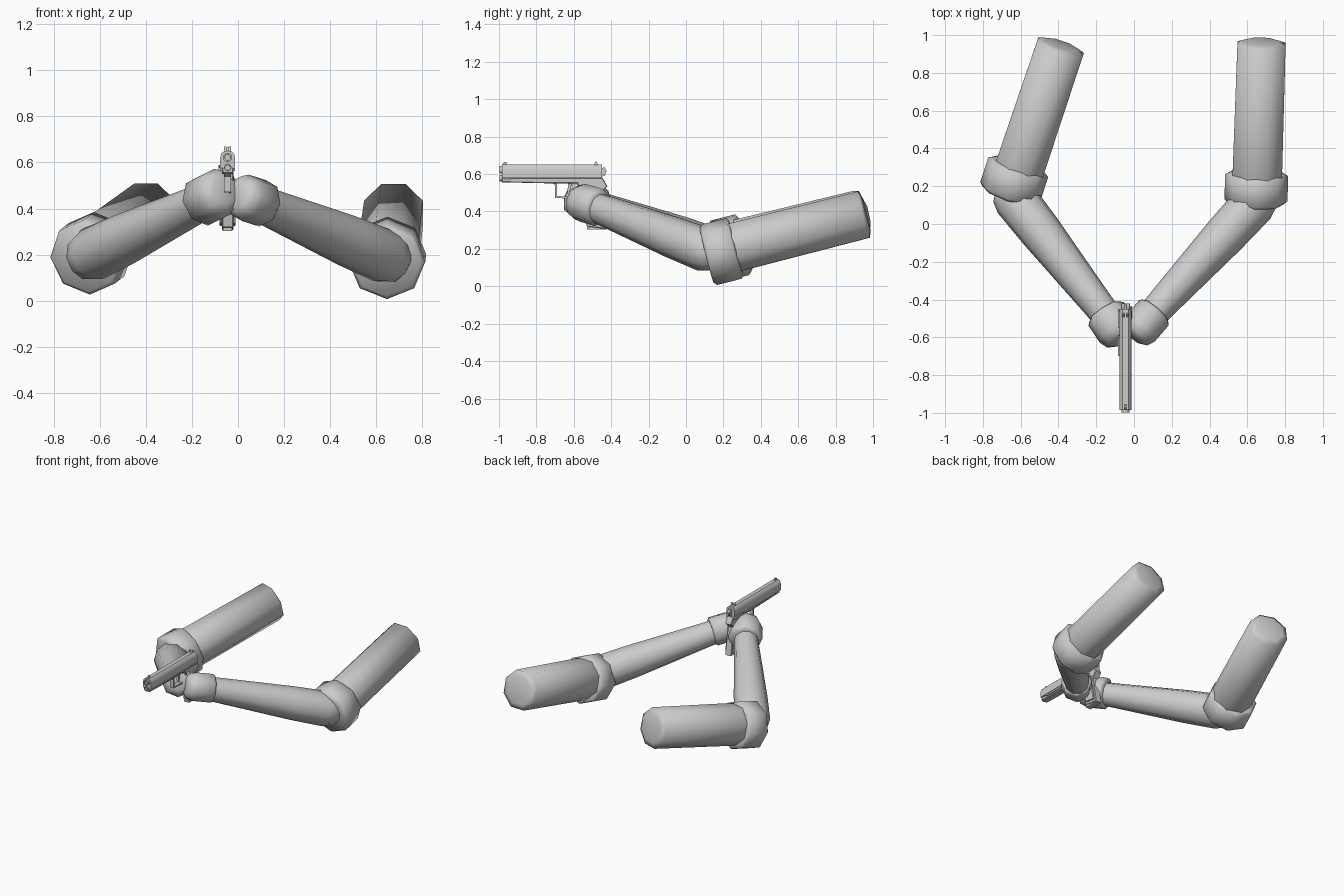
import bpy, bmesh, math
from mathutils import Vector

if "Cube" in bpy.data.objects:
    bpy.data.objects.remove(bpy.data.objects["Cube"])

grey = bpy.data.materials.new("light grey")
grey.diffuse_color = (0.6, 0.6, 0.6, 1)
grey.use_nodes = True
grey.node_tree.nodes["Principled BSDF"].inputs["Base Color"].default_value = grey.diffuse_color
GX = -0.045  # centre plane of the pistol


def finish(name, bm, angle=None):
    bmesh.ops.recalc_face_normals(bm, faces=bm.faces)
    me = bpy.data.meshes.new(name)
    bm.to_mesh(me)
    bm.free()
    me.materials.append(grey)
    ob = bpy.data.objects.new(name, me)
    bpy.context.collection.objects.link(ob)
    if angle is not None:
        bpy.ops.object.select_all(action='DESELECT')
        ob.select_set(True)
        bpy.context.view_layer.objects.active = ob
        bpy.ops.object.shade_smooth_by_angle(angle=math.radians(angle))
    return ob


def limb(name, a, b, profile, sides=8, roll=0.0, angle=80):
    """Revolve (distance fraction, radius) rings about the line a-b."""
    a, b = Vector(a), Vector(b)
    d = (b - a).normalized()
    side = d.cross(Vector((0, 0, 1))).normalized()
    up = side.cross(d)
    bm = bmesh.new()
    rings = []
    for t, r in profile:
        c = a.lerp(b, t)
        ring = []
        for i in range(sides):
            w = 2 * math.pi * (i + roll) / sides
            ring.append(bm.verts.new(c + r * (math.cos(w) * side + math.sin(w) * up)))
        rings.append(ring)
    for p, q in zip(rings, rings[1:]):
        for i in range(sides):
            j = (i + 1) % sides
            bm.faces.new((p[i], p[j], q[j], q[i]))
    bm.faces.new(rings[0])
    bm.faces.new(rings[-1])
    return finish(name, bm, angle)


def plate(name, outline, width, x=GX, bevel=0.0):
    """Side outline in (y, z), extruded across x."""
    bm = bmesh.new()
    f = bm.faces.new([bm.verts.new((x - width / 2, y, z)) for y, z in outline])
    r = bmesh.ops.extrude_face_region(bm, geom=[f])
    vs = [v for v in r["geom"] if isinstance(v, bmesh.types.BMVert)]
    bmesh.ops.translate(bm, verts=vs, vec=(width, 0, 0))
    if bevel:
        long_edges = [e for e in bm.edges if abs(e.verts[0].co.x - e.verts[1].co.x) < 1e-6]
        bmesh.ops.bevel(bm, geom=long_edges, offset=bevel, segments=1, affect='EDGES')
    return finish(name, bm)


def box(name, y0, y1, z0, z1, width, x=GX):
    return plate(name, [(y0, z0), (y1, z0), (y1, z1), (y0, z1)], width, x)


# Arms: shoulder end, elbow cuff, forearm and wrist cuff
arms = {
    "left": dict(top=(-0.39, 0.935, 0.385), elbow=(-0.64, 0.19, 0.20),
                 cuff=((-0.61, 0.31, 0.225), (-0.66, 0.155, 0.185)),
                 fore=((-0.655, 0.165, 0.19), (-0.11, -0.53, 0.45)),
                 wrist=((-0.155, -0.465, 0.43), (-0.065, -0.60, 0.475)), wr=0.112),
    "right": dict(top=(0.675, 0.95, 0.383), elbow=(0.65, 0.17, 0.185),
                  cuff=((0.65, 0.268, 0.205), (0.645, 0.11, 0.165)),
                  fore=((0.665, 0.14, 0.18), (0.04, -0.54, 0.445)),
                  wrist=((0.115, -0.46, 0.42), (0.005, -0.585, 0.455)), wr=0.103),
}
for s, p in arms.items():
    limb(s + "_upper_arm", p["elbow"], p["top"],
         [(0, 0.125), (0.08, 0.142), (1, 0.138), (1.018, 0.1)], roll=0.5)
    limb(s + "_elbow_cuff", *p["cuff"],
         [(0, 0.145), (0.06, 0.167), (0.9, 0.167), (1, 0.15)])
    limb(s + "_forearm", *p["fore"],
         [(-0.05, 0.07), (-0.02, 0.1), (0.05, 0.118), (0.3, 0.112), (0.85, 0.083), (1, 0.078)],
         sides=10)
    w = p["wr"]
    limb(s + "_wrist_cuff", *p["wrist"],
         [(0, w * 0.88), (0.08, w), (0.75, w), (1, w * 0.85), (1.1, w * 0.55)])

# Slide: rounded-top section run along y
bm = bmesh.new()
half = [(0.033, 0.578), (0.033, 0.618), (0.028, 0.638), (0.015, 0.65)]
section = half + [(-x, z) for x, z in reversed(half)]
f = bm.faces.new([bm.verts.new((GX + x, -0.985, z)) for x, z in section])
r = bmesh.ops.extrude_face_region(bm, geom=[f])
bmesh.ops.translate(bm, vec=(0, 0.535, 0),
                    verts=[v for v in r["geom"] if isinstance(v, bmesh.types.BMVert)])
finish("slide", bm, 35)

# Muzzle ring and recoil plug, each with a recessed bore
for name, z, ro in (("muzzle", 0.622, 0.02), ("recoil_plug", 0.578, 0.017)):
    limb(name, (GX, -0.9, z), (GX, -0.997, z),
         [(0, ro), (1, ro), (1, ro * 0.65), (0.6, ro * 0.6)], sides=12, angle=35)

# Frame with slanted grip and tail
plate("frame", [(-0.985, 0.578), (-0.985, 0.556), (-0.72, 0.55), (-0.58, 0.55), (-0.57, 0.51),
                (-0.53, 0.32), (-0.42, 0.305), (-0.455, 0.5), (-0.42, 0.535),
                (-0.445, 0.578)], 0.05, bevel=0.004)
for sx in (-1, 1):
    plate("grip_panel", [(-0.555, 0.52), (-0.518, 0.335), (-0.435, 0.325), (-0.47, 0.52)],
          0.012, GX + sx * 0.029, bevel=0.003)
    box("slide_rail", -0.93, -0.45, 0.564, 0.575, 0.008, GX + sx * 0.028)
box("magazine_base", -0.53, -0.425, 0.303, 0.318, 0.04)

# Trigger and its guard
plate("trigger_guard", [(-0.715, 0.552), (-0.7, 0.54), (-0.7, 0.472), (-0.59, 0.468),
                        (-0.56, 0.49), (-0.56, 0.5), (-0.595, 0.479), (-0.69, 0.482),
                        (-0.69, 0.552)], 0.03)
plate("trigger", [(-0.63, 0.552), (-0.635, 0.495), (-0.625, 0.495), (-0.61, 0.552)], 0.015)

# Sights, hammer, and side controls
plate("front_sight", [(-0.985, 0.648), (-0.972, 0.664), (-0.96, 0.664), (-0.955, 0.648)], 0.01)
for sx in (-1, 1):
    plate("rear_sight", [(-0.495, 0.648), (-0.48, 0.67), (-0.47, 0.648)], 0.011, GX + sx * 0.01)
plate("hammer", [(-0.46, 0.585), (-0.435, 0.59), (-0.425, 0.615), (-0.435, 0.635),
                 (-0.455, 0.632), (-0.46, 0.61)], 0.018)
plate("slide_stop", [(-0.7, 0.565), (-0.7, 0.578), (-0.6, 0.585), (-0.59, 0.57)], 0.01, GX - 0.034)
plate("safety_lever", [(-0.55, 0.572), (-0.55, 0.586), (-0.46, 0.59), (-0.45, 0.565)],
      0.012, GX - 0.034)
